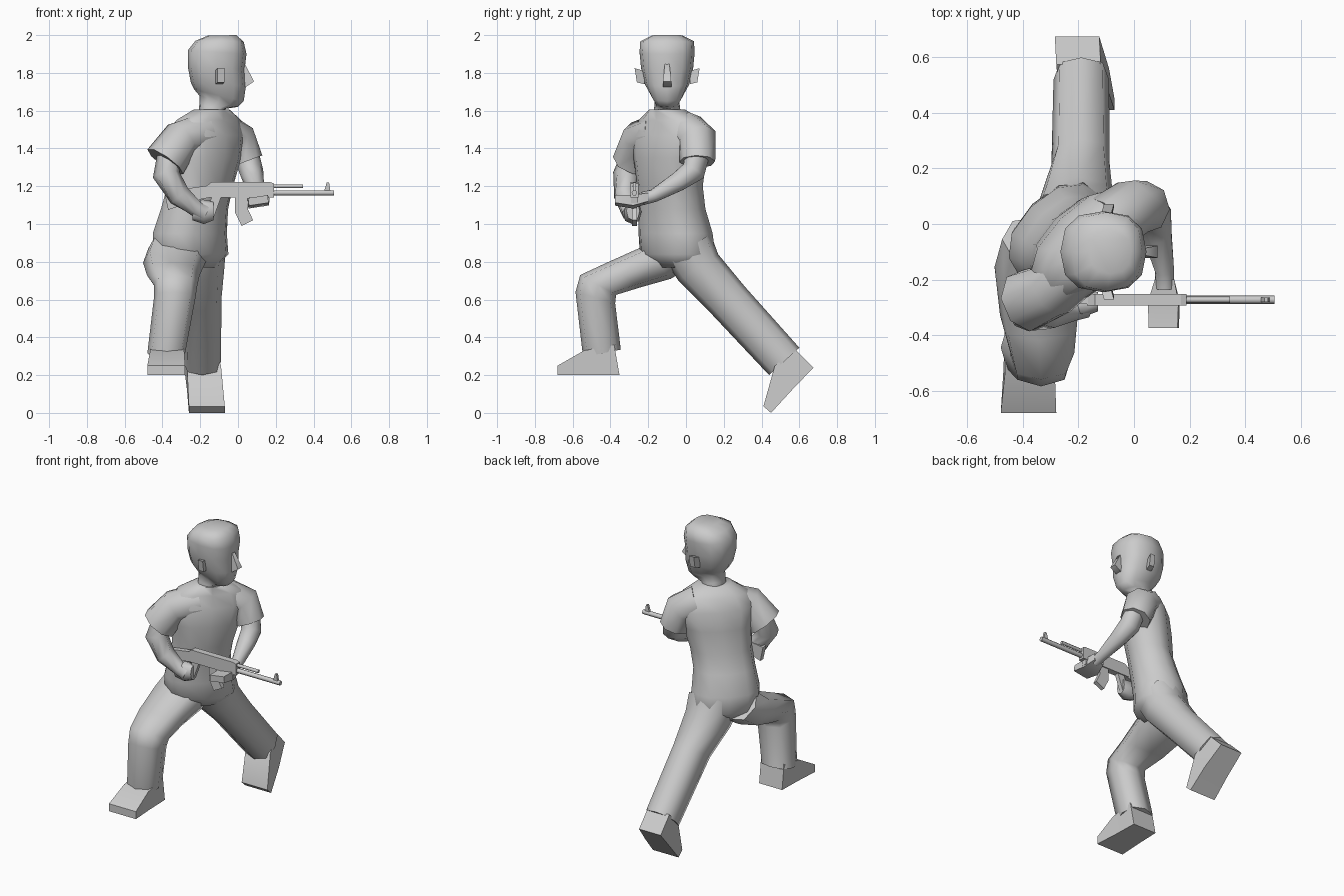
import bpy, bmesh, math
from mathutils import Vector as V


def finish(name, bm, angle):
    bmesh.ops.recalc_face_normals(bm, faces=bm.faces)
    me = bpy.data.meshes.new(name)
    bm.to_mesh(me)
    bm.free()
    ob = bpy.data.objects.new(name, me)
    bpy.context.collection.objects.link(ob)
    if angle:
        bpy.ops.object.select_all(action='DESELECT')
        ob.select_set(True)
        bpy.context.view_layer.objects.active = ob
        bpy.ops.object.shade_smooth_by_angle(angle=math.radians(angle))
    return ob


def skin(name, loops, angle=65):
    """Bridge equal-length loops of points and cap both ends."""
    bm = bmesh.new()
    rows = [[bm.verts.new(p) for p in loop] for loop in loops]
    n = len(rows[0])
    for a, b in zip(rows, rows[1:]):
        for i in range(n):
            bm.faces.new((a[i], a[(i + 1) % n], b[(i + 1) % n], b[i]))
    bm.faces.new(rows[0])
    bm.faces.new(rows[-1])
    return finish(name, bm, angle)


def ring(c, u, v, n=8, p=0.85):
    """Slightly squared ellipse spanned by u and v."""
    pts = []
    for i in range(n):
        a = 2 * math.pi * i / n
        co, si = math.cos(a), math.sin(a)
        pts.append(c + u * math.copysign(abs(co) ** p, co) + v * math.copysign(abs(si) ** p, si))
    return pts


def span_loft(name, spans, side, n=8, p=0.85):
    """Each span: two opposite points and a half width along side."""
    return skin(name, [ring((V(a) + V(b)) / 2, (V(a) - V(b)) / 2, V(side) * w, n, p)
                       for a, b, w in spans])


def box_loft(name, spans, side, angle=40):
    s = V(side)
    return skin(name, [[V(a) + s * w, V(a) - s * w, V(b) - s * w, V(b) + s * w]
                       for a, b, w in spans], angle)


def tube(name, path, n=8):
    pts = [V(p[:3]) for p in path]
    loops = []
    for i, p in enumerate(pts):
        t = (pts[min(i + 1, len(pts) - 1)] - pts[max(i - 1, 0)]).normalized()
        u = t.cross(V((-0.7, 0.7, 0.15))).normalized()
        loops.append(ring(p, u * path[i][3], t.cross(u) * path[i][3], n, 1))
    return skin(name, loops)


def prism(name, profile, half, y=-0.273):
    return skin(name, [[V((x, y + s * half, z)) for x, z in profile] for s in (-1, 1)], 0)


# Head and neck: back and front of each ring, half width
HY = -0.1
head = [(-.21, 1.54, -.06, 1.52, .08), (-.205, 1.63, -.065, 1.61, .068),
        (-.205, 1.68, .0, 1.62, .065), (-.23, 1.71, .03, 1.65, .085),
        (-.25, 1.75, .042, 1.73, .118), (-.265, 1.83, .035, 1.82, .138),
        (-.265, 1.92, .045, 1.90, .146), (-.225, 1.97, .03, 1.965, .142),
        (-.16, 1.997, -.01, 2.0, .08)]
span_loft("head", [((bx, HY, bz), (fx, HY, fz), w) for bx, bz, fx, fz, w in head],
          (0, 1, 0), 12, 0.8)
box_loft("nose", [((.035, HY, 1.85), (.0, HY, 1.85), .012),
                  ((.085, HY, 1.755), (.02, HY, 1.755), .022),
                  ((.04, HY, 1.725), (.02, HY, 1.73), .022)], (0, 1, 0), 65)
for s, label in ((-1, "right"), (1, "left")):
    box_loft(label + "_ear", [((-.105, HY + s * .12, 1.81), (-.10, HY + s * .12, 1.74), .018),
                              ((-.09, HY + s * .172, 1.825), (-.09, HY + s * .16, 1.75), .018)],
             (1, 0, 0))

# Torso: turned halfway between front and right
L, F = V((.707, .707, 0)), V((.707, -.707, 0))
torso = [(-.24, -.03, .77, .13, .11), (-.25, -.045, .84, .215, .165), (-.255, -.055, .95, .21, .165),
         (-.23, -.075, 1.08, .19, .15), (-.2, -.085, 1.2, .19, .14),
         (-.175, -.085, 1.35, .215, .15), (-.165, -.08, 1.47, .245, .14),
         (-.155, -.08, 1.55, .205, .11), (-.14, -.1, 1.605, .1, .085)]
skin("torso", [ring(V((x, y, z)), L * a, F * b, 12, 0.85) for x, y, z, a, b in torso])

# Bent right leg, stretched left leg
span_loft("right_trouser_leg", [((-.31, -.14, .96), (-.31, .03, .78), .165),
                                ((-.34, -.23, .88), (-.335, -.08, .71), .165),
                                ((-.345, -.42, .795), (-.34, -.24, .665), .14),
                                ((-.335, -.56, .73), (-.325, -.37, .625), .115),
                                ((-.335, -.585, .64), (-.335, -.375, .58), .11),
                                ((-.38, -.545, .295), (-.38, -.345, .335), .1)], (1, 0, 0), 8, .75)
span_loft("left_trouser_leg", [((-.21, .13, .95), (-.22, -.1, .79), .15),
                               ((-.205, .17, .84), (-.215, -.04, .70), .138),
                               ((-.19, .31, .67), (-.195, .12, .54), .105),
                               ((-.19, .6, .345), (-.19, .44, .2), .1)], (1, 0, 0), 8, .75)

# Shoes
box_loft("right_shoe", [((-.38, -.68, .25), (-.38, -.68, .2), .1),
                        ((-.375, -.54, .33), (-.38, -.52, .2), .09),
                        ((-.375, -.38, .36), (-.38, -.352, .2), .085)], (1, 0, 0))
box_loft("left_shoe", [((-.165, .41, .035), (-.165, .45, .0), .095),
                       ((-.18, .47, .25), (-.18, .56, .12), .09),
                       ((-.2, .575, .34), (-.205, .675, .24), .08)], (1, 0, 0))

# Sleeves and arms
tube("right_sleeve", [(-.19, -.14, 1.48, .11), (-.3, -.24, 1.45, .105), (-.385, -.275, 1.33, .115)])
tube("left_sleeve", [(-.09, .0, 1.49, .11), (-.005, .06, 1.45, .105), (.04, .06, 1.33, .095)])
tube("right_arm", [(-.36, -.27, 1.38, .065), (-.38, -.315, 1.26, .072), (-.31, -.32, 1.15, .062),
                   (-.22, -.305, 1.08, .045), (-.18, -.29, 1.06, .05)])
tube("left_arm", [(.045, .06, 1.37, .065), (.07, .04, 1.28, .065), (.085, -.04, 1.225, .055),
                  (.11, -.17, 1.15, .036), (.11, -.23, 1.135, .035)])

# Hands
span_loft("right_hand", [((-.24, -.29, 1.1), (-.24, -.29, 1.02), .045),
                         ((-.19, -.285, 1.13), (-.18, -.285, 1.0), .05),
                         ((-.13, -.28, 1.12), (-.13, -.28, 1.02), .035)], (0, 1, 0))
box_loft("left_hand", [((.11, -.2, 1.16), (.11, -.2, 1.115), .035),
                       ((.105, -.28, 1.145), (.11, -.28, 1.09), .055),
                       ((.105, -.375, 1.145), (.11, -.375, 1.105), .052)], (1, 0, .15))

# Rifle
prism("stock", [(-.39, 1.17), (-.37, 1.075), (-.2, 1.13), (-.15, 1.14), (-.15, 1.205)], .016)
prism("receiver", [(-.17, 1.14), (.19, 1.14), (.19, 1.215), (.17, 1.222), (-.14, 1.222), (-.17, 1.2)], .021)
prism("magazine", [(-.015, 1.14), (.06, 1.14), (.052, 1.08), (.08, 1.02), (.02, .99), (-.015, 1.06)], .014)
prism("grip", [(-.14, 1.14), (-.09, 1.14), (-.13, 1.03), (-.18, 1.04)], .014)
prism("handguard", [(.06, 1.15), (.17, 1.15), (.165, 1.11), (.07, 1.11)], .018)
prism("front_sight", [(.455, 1.17), (.49, 1.17), (.482, 1.22), (.47, 1.22)], .008)
for name, x1, z, r in (("barrel", .507, 1.165, .015), ("gas_tube", .345, 1.2, .011)):
    skin(name, [ring(V((x, -.273, z)), V((0, r, 0)), V((0, 0, r)), 6, 1) for x in (.18, x1)])
